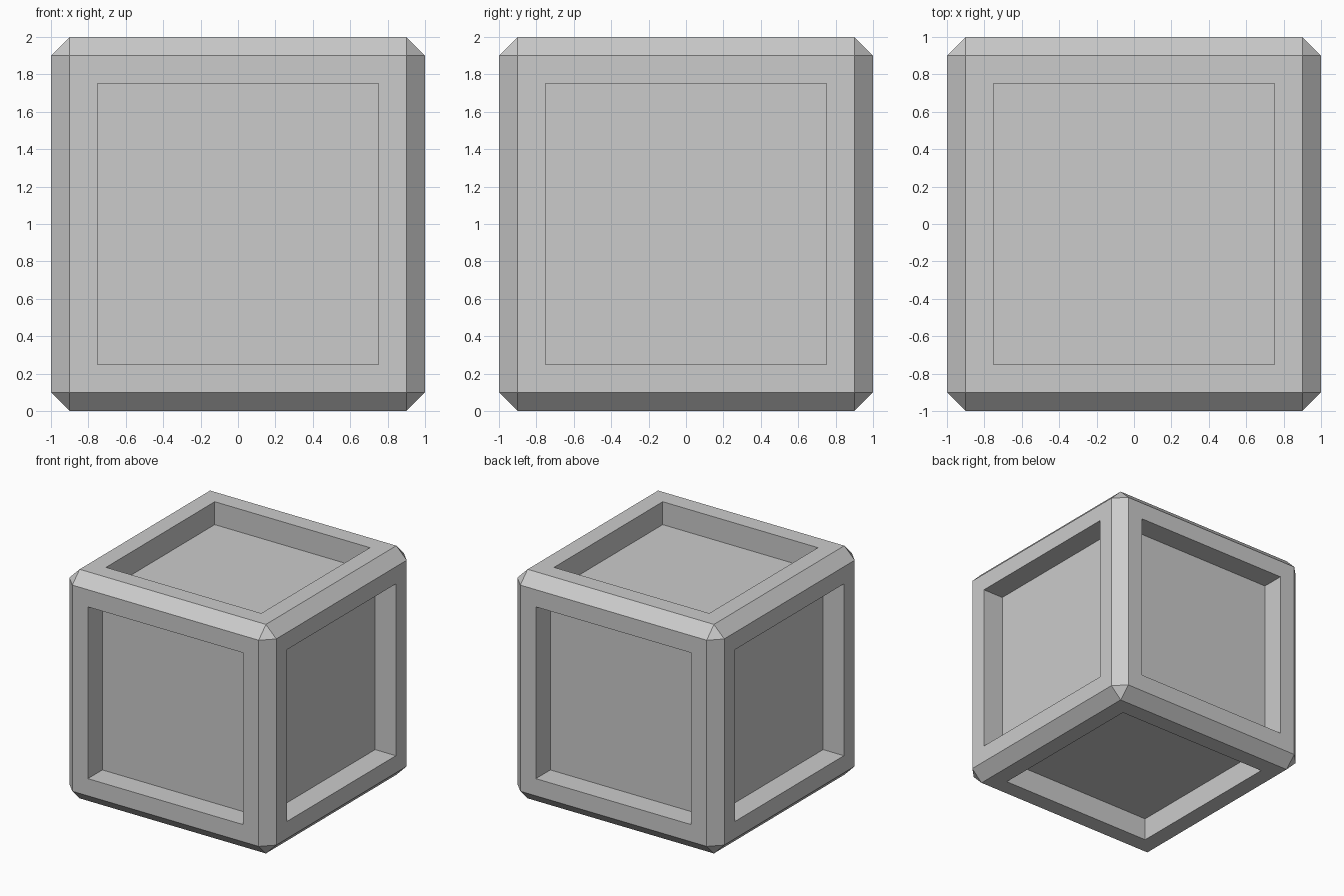
import bpy, bmesh
from mathutils import Matrix

if "Cube" in bpy.data.objects:
    bpy.data.objects.remove(bpy.data.objects["Cube"])

BEVEL, RIM, DEPTH = 0.1, 0.15, 0.2

# Cube with chamfered edges, standing on the ground
bm = bmesh.new()
bmesh.ops.create_cube(bm, size=2, matrix=Matrix.Translation((0, 0, 1)))
bmesh.ops.bevel(bm, geom=bm.edges[:], offset=BEVEL, offset_type='OFFSET',
                segments=1, profile=0.5, affect='EDGES')
bm.normal_update()

# Square recess with straight walls in each of the six big faces
sides = [f for f in bm.faces if f.calc_area() > 2]
bmesh.ops.inset_individual(bm, faces=sides, thickness=RIM, use_even_offset=True)
floors = bmesh.ops.extrude_discrete_faces(bm, faces=sides)["faces"]
bm.normal_update()
for f in floors:
    bmesh.ops.translate(bm, verts=f.verts[:], vec=f.normal * -DEPTH)
bmesh.ops.recalc_face_normals(bm, faces=bm.faces[:])

mesh = bpy.data.meshes.new("panelled_crate")
bm.to_mesh(mesh)
bm.free()
crate = bpy.data.objects.new("panelled_crate", mesh)
bpy.context.collection.objects.link(crate)
